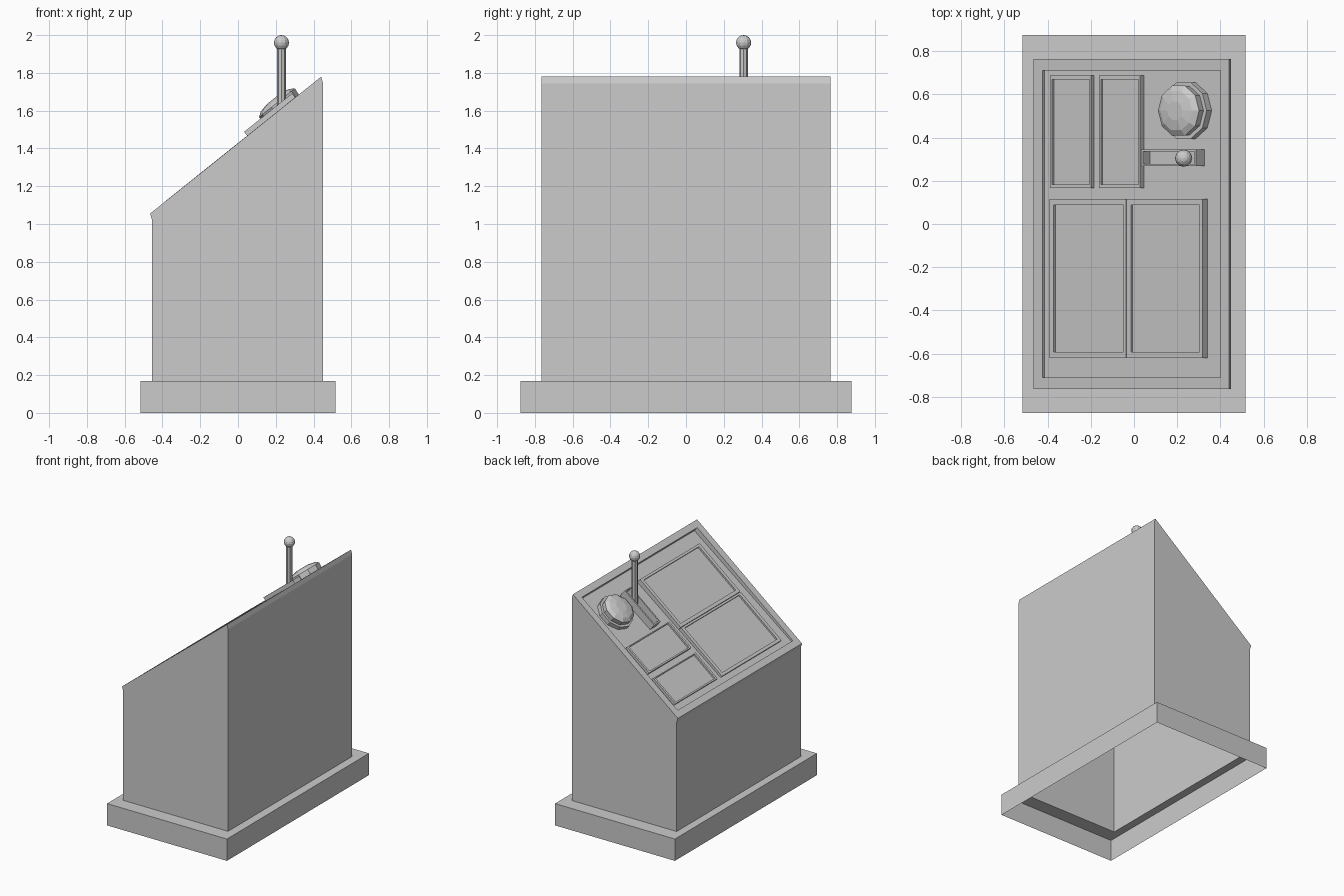
import bpy, bmesh, math
from mathutils import Vector, Matrix

if "Cube" in bpy.data.objects:
    bpy.data.objects.remove(bpy.data.objects["Cube"])

# Sloped desk plane: x along the slope, y across, h = height above the rim
SLOPE = math.atan2(0.725, 0.905)
N = Vector((-math.sin(SLOPE), 0, math.cos(SLOPE)))

def desk(x, y, h):
    return Vector((x, y, 1.055 + math.tan(SLOPE) * (x + 0.465))) + N * h

def floor(x):
    return -(0.016 + 0.028 * (x + 0.42))

def finish(name, bm):
    bmesh.ops.recalc_face_normals(bm, faces=bm.faces)
    me = bpy.data.meshes.new(name)
    bm.to_mesh(me)
    bm.free()
    ob = bpy.data.objects.new(name, me)
    bpy.context.collection.objects.link(ob)
    return ob

def loft(name, rings, cap=True):
    bm = bmesh.new()
    loops = [[bm.verts.new(p) for p in r] for r in rings]
    for a, b in zip(loops, loops[1:]):
        n = len(a)
        for i in range(n):
            bm.faces.new((a[i], a[(i + 1) % n], b[(i + 1) % n], b[i]))
    if cap:
        bm.faces.new(loops[-1])
    return finish(name, bm)

def rect(xa, za, xb, zb, hy):
    return [(xa, -hy, za), (xb, -hy, zb), (xb, hy, zb), (xa, hy, za)]

def desk_rect(xa, xb, ya, yb, h):
    f = h if callable(h) else (lambda x: h)
    return [desk(x, y, f(x)) for x, y in ((xa, ya), (xb, ya), (xb, yb), (xa, yb))]

# Plinth, open underneath
foot = rect(-0.455, 0.17, 0.45, 0.17, 0.765)
loft("plinth", [rect(-0.517, 0, 0.517, 0, 0.875), rect(-0.517, 0.17, 0.517, 0.17, 0.875), foot], cap=False)

# Cabinet with rim and recessed sloping top
loft("cabinet", [foot,
                 rect(-0.455, 1.02, 0.45, 1.745, 0.765),
                 rect(-0.465, 1.055, 0.44, 1.78, 0.765),
                 desk_rect(-0.425, 0.40, -0.71, 0.71, 0),
                 desk_rect(-0.425, 0.40, -0.71, 0.71, floor)])

# Framed panels: outer x range, outer y range, inset x range, inset y range, top, inset floor
def panel(name, x, y, ix, iy, top, inner):
    loft(name, [desk_rect(*x, *y, floor), desk_rect(*x, *y, top),
                desk_rect(*ix, *iy, top), desk_rect(*ix, *iy, inner)])

for i, (x, ix) in enumerate((((-0.39, -0.036), (-0.372, -0.048)), ((-0.034, 0.317), (-0.014, 0.303)))):
    panel(f"large_screen_{i + 1}", x, (-0.62, 0.115), ix, (-0.592, 0.087), 0.001, -0.012)
for i, (x, ix) in enumerate((((-0.388, -0.199), (-0.379, -0.205)), ((-0.162, 0.028), (-0.153, 0.022)))):
    panel(f"small_screen_{i + 1}", x, (0.166, 0.688), ix, (0.184, 0.67), 0.001, -0.012)
panel("lever_slot", (0.049, 0.303), (0.268, 0.346), (0.058, 0.297), (0.278, 0.335),
      0.027, lambda x: floor(x) + 0.003)

# Push button on a collar, ten sided
def ring(r, h, n=10):
    pts = []
    for k in range(n):
        a = 2 * math.pi * k / n
        x = 0.23 + r * math.cos(a) * math.cos(SLOPE)
        pts.append(desk(x, 0.525 + r * math.sin(a), floor(x) if h is None else h))
    return pts

loft("button_collar", [ring(0.137, None), ring(0.137, 0.0), ring(0.118, 0.0)], cap=False)
loft("button_cap", [ring(0.118, 0.0), ring(0.122, 0.038), ring(0.095, 0.056), ring(0.045, 0.066)])

# Lever rod and ball knob
bm = bmesh.new()
bmesh.ops.create_cone(bm, cap_ends=True, segments=8, radius1=0.023, radius2=0.023, depth=0.36,
                      matrix=Matrix.Translation((0.23, 0.305, 1.765)))
finish("lever_rod", bm)
bm = bmesh.new()
bmesh.ops.create_uvsphere(bm, u_segments=12, v_segments=8, radius=0.04,
                          matrix=Matrix.Translation((0.23, 0.305, 1.96)))
finish("lever_knob", bm)
